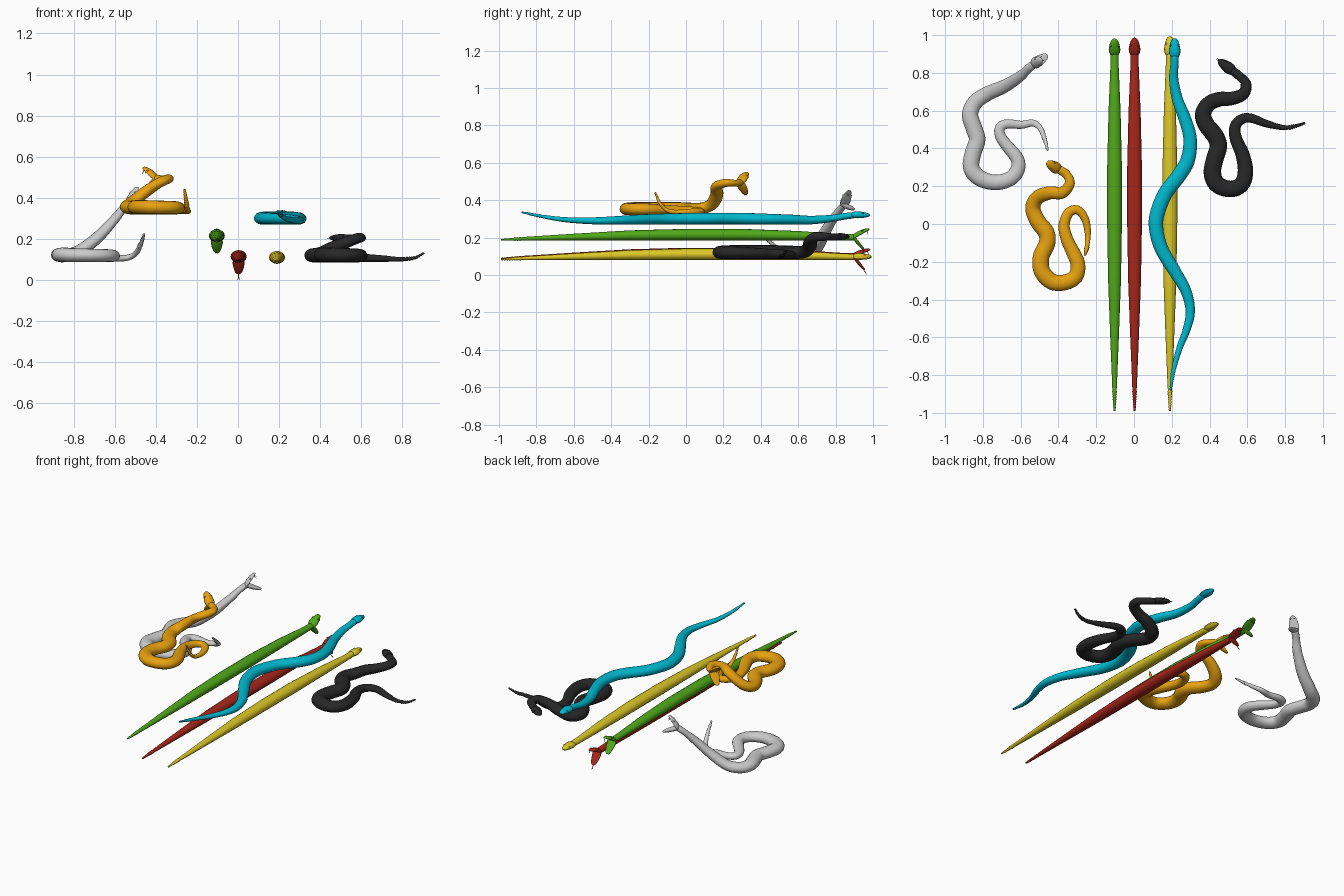
import bpy, bmesh, math
from mathutils import Vector

if "Cube" in bpy.data.objects:
    bpy.data.objects.remove(bpy.data.objects["Cube"])

Z = Vector((0, 0, 1))
# half width of the body by fraction of length from the snout
WIDTH = [(0, .021), (.04, .021), (.08, .022), (.2, .032), (.35, .039), (.5, .039),
         (.65, .034), (.8, .023), (.9, .015), (.94, .012), (1, .005)]
# jaw sections: distance from hinge, half width, height
JAW = [(-.018, .013, .009), (-.010, .022, .015), (.004, .029, .020), (.024, .031, .021),
       (.052, .026, .018), (.074, .019, .013), (.084, .012, .008), (.088, .004, .003)]


def lerp(table, x):
    for (a, u), (b, v) in zip(table, table[1:]):
        if x <= b:
            return u + (v - u) * (x - a) / (b - a)
    return table[-1][1]


def finish(name, bm, mat):
    bmesh.ops.recalc_face_normals(bm, faces=bm.faces)
    me = bpy.data.meshes.new(name)
    bm.to_mesh(me)
    bm.free()
    ob = bpy.data.objects.new(name, me)
    bpy.context.collection.objects.link(ob)
    if mat:
        me.materials.append(mat)
    me.shade_smooth()
    return ob


def loft(bm, rings, sides=16):
    """rings: (centre, side axis, half width, up axis, height above, height below)"""
    loops = []
    for c, s, w, u, top, low in rings:
        loop = []
        for i in range(sides):
            a = 2 * math.pi * i / sides
            h = math.sin(a)
            loop.append(bm.verts.new(c + s * w * math.cos(a) + u * h * (top if h > 0 else low)))
        loops.append(loop)
    for p, q in zip(loops, loops[1:]):
        for i in range(sides):
            j = (i + 1) % sides
            bm.faces.new((p[i], p[j], q[j], q[i]))
    bm.faces.new(loops[0])
    bm.faces.new(loops[-1])


def spline(pts, n=14):
    ext = [2 * pts[0] - pts[1]] + pts + [2 * pts[-1] - pts[-2]]
    out = []
    for a, b, c, d in zip(ext, ext[1:], ext[2:], ext[3:]):
        for k in range(n):
            t = k / n
            out.append(.5 * (2 * b + (c - a) * t + (2 * a - 5 * b + 4 * c - d) * t * t
                             + (3 * b - a - 3 * c + d) * t ** 3))
    return out + [pts[-1]]


def snake(name, base, path, color=None, up=0, low=0, fat=1.0, reach=.09):
    mat = None
    if color:
        mat = bpy.data.materials.new(name + "_skin")
        mat.diffuse_color = (*color, 1)
        mat.use_nodes = True
        mat.node_tree.nodes["Principled BSDF"].inputs["Base Color"].default_value = mat.diffuse_color
    curve = spline([Vector((p[0], p[1], p[2] if len(p) > 2 else 0)) for p in path])
    dist = [0]
    for a, b in zip(curve, curve[1:]):
        dist.append(dist[-1] + (b - a).length)
    length = dist[-1]

    def at(s):
        s = min(max(s, 0), length)
        for i in range(len(dist) - 1):
            if s <= dist[i + 1]:
                p = curve[i].lerp(curve[i + 1], (s - dist[i]) / (dist[i + 1] - dist[i]))
                break
        return p + Z * (base + lerp(WIDTH, s / length) * .8)

    # body, with a ridged rattle at the tail end
    hinge_s = .085
    f0 = hinge_s / length
    stops = [(f0 + (.945 - f0) * i / 110, 1) for i in range(110)]
    stops += [(.945 + .055 * i / 24, (.85, 1.15, 1.15)[i % 3]) for i in range(25)]
    rings = []
    for f, k in stops:
        s = f * length
        t = (at(s + .006) - at(s - .006)).normalized()
        side = t.cross(Z).normalized()
        r = lerp(WIDTH, f) * k * (fat if .1 < f < .9 else 1 + (fat - 1) * .4)
        rings.append((at(s), side, r, side.cross(t), r * .8, r * .8))
    bm = bmesh.new()
    loft(bm, rings)
    finish(name + "_body", bm, mat)

    # head frame
    hinge = at(hinge_s)
    fwd = at(0) - hinge
    fwd.z = 0
    fwd.normalize()
    side = fwd.cross(Z)

    def frame(deg):
        a = math.radians(deg)
        return fwd * math.cos(a) + Z * math.sin(a), Z * math.cos(a) - fwd * math.sin(a)

    # upper and lower jaw
    d, u = frame(up)
    bm = bmesh.new()
    loft(bm, [(hinge + d * t, side, w, u, h, .003) for t, w, h in JAW])
    finish(name + "_upper_jaw", bm, mat)
    dl, ul = frame(low)
    bm = bmesh.new()
    loft(bm, [(hinge + dl * t, side, w * .95, ul, .002, h * .75) for t, w, h in JAW])
    finish(name + "_lower_jaw", bm, mat)

    # eyes
    bm = bmesh.new()
    for k in (-1, 1):
        c = hinge + d * .05 + u * .010 + side * k * .020
        for v in bmesh.ops.create_icosphere(bm, subdivisions=2, radius=.0055)["verts"]:
            v.co += c
    finish(name + "_eyes", bm, mat)

    # forked tongue
    bm = bmesh.new()
    dt, ut = frame(low - 4 if up != low else low)
    for k in (-1, 1):
        pts = [hinge + dt * .03, hinge + dt * (reach - .02), hinge + dt * reach + side * k * .005]
        loft(bm, [(p, side, r, ut, r, r) for p, r in zip(pts, (.003, .002, .001))], 6)
    finish(name + "_tongue", bm, mat)

    # fangs
    if up != low:
        bm = bmesh.new()
        for k in (-1, 1):
            root = hinge + d * .07 + side * k * .011
            loft(bm, [(root - u * t + d * b, side, r, d, r, r)
                      for t, b, r in ((0, 0, .003), (.012, 0, .002), (.024, -.005, .0005))], 6)
        finish(name + "_fangs", bm, mat)


# straight snakes
for name, x, base, col, up, low, reach in (
        ("green_snake", -.103, .184, (.08, .40, .01), 30, -52, .09),
        ("red_snake", .003, .083, (.40, .02, .01), 24, -54, .117),
        ("yellow_snake", .19, .079, (.72, .58, .02), 0, 0, .09)):
    snake(name, base, [(x, .99), (x, .3), (x, -.3), (x, -.99)], col, up, low, 1, reach)

# slithering snake
snake("cyan_snake", .27, [
    (.215, .98, .04), (.215, .86, .028), (.21, .77, .012), (.23, .66), (.27, .555), (.297, .45),
    (.285, .34), (.24, .26), (.165, .16), (.122, .05), (.118, -.03), (.145, -.13), (.215, -.25),
    (.275, -.355), (.298, -.46), (.28, -.555, .004), (.24, -.66, .014), (.21, -.77, .034),
    (.193, -.88, .062)], (.0, .48, .62))

# coiled snakes
snake("grey_snake", .091, [
    (-.465, .89, .31), (-.545, .835, .255), (-.605, .78, .18), (-.685, .73, .09), (-.775, .69, .02),
    (-.84, .645), (-.868, .58), (-.845, .50), (-.83, .445), (-.852, .375), (-.862, .30),
    (-.82, .245), (-.735, .22), (-.655, .24), (-.615, .29), (-.618, .345), (-.66, .40),
    (-.705, .46), (-.71, .51), (-.67, .53), (-.595, .525), (-.535, .535, .005),
    (-.495, .505, .03), (-.47, .44, .085), (-.457, .39, .13)], None, 58, -18, 1.12)
snake("black_snake", .091, [
    (.45, .865, .09), (.495, .83, .095), (.55, .79, .095), (.592, .745, .095), (.58, .69, .09),
    (.52, .665, .065), (.45, .66, .035), (.395, .635, .006), (.366, .585), (.38, .53), (.43, .465),
    (.447, .41), (.428, .345), (.415, .27), (.44, .21), (.51, .185), (.57, .21), (.59, .28),
    (.574, .37), (.54, .45), (.535, .515), (.57, .555), (.62, .56), (.705, .53), (.795, .51),
    (.86, .52, .01), (.905, .535, .036)], (.02, .02, .02), 0, 0, 1.18, .1)
snake("orange_snake", .323, [
    (-.475, .335, .155), (-.42, .30, .155), (-.36, .265, .15), (-.34, .215, .15),
    (-.38, .165, .13), (-.445, .165, .085), (-.51, .14, .03), (-.536, .085, .004), (-.51, .015),
    (-.465, -.045), (-.46, -.10), (-.492, -.175), (-.487, -.25), (-.435, -.305), (-.37, -.31),
    (-.31, -.28), (-.297, -.215), (-.32, -.155), (-.355, -.08), (-.37, -.005), (-.345, .06),
    (-.30, .075), (-.26, .03), (-.245, -.04), (-.247, -.10, .012), (-.253, -.14, .055),
    (-.26, -.165, .115)], (.80, .36, .005), 38, -48, 1.12)
